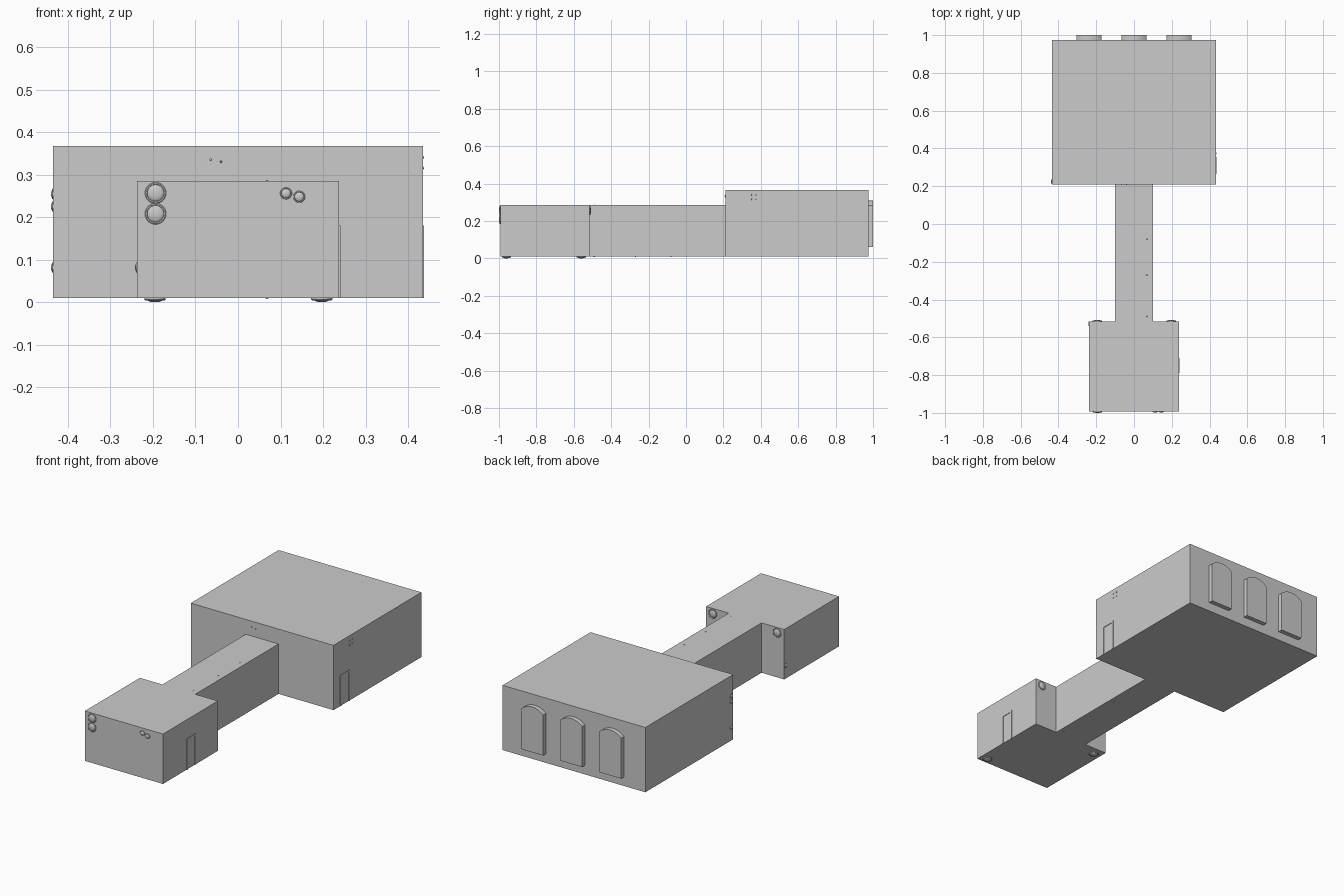
import bpy, bmesh, math
from mathutils import Vector

old = bpy.data.objects.get("Cube")
if old:
    bpy.data.objects.remove(old)

mat = bpy.data.materials.new("plain grey")
mat.use_nodes = True
GREY = (0.6, 0.6, 0.6, 1)
mat.diffuse_color = GREY
mat.node_tree.nodes["Principled BSDF"].inputs["Base Color"].default_value = GREY

FLOOR, LOW, HIGH = 0.01, 0.285, 0.367
FRONT, ROOM_BACK, HALL_FRONT, HALL_BACK = -0.993, -0.515, 0.21, 0.975
ROOM, HALL, PASSAGE = 0.238, 0.435, 0.1


def finish(bm, name, smooth=False):
    bmesh.ops.recalc_face_normals(bm, faces=bm.faces)
    mesh = bpy.data.meshes.new(name)
    bm.to_mesh(mesh)
    bm.free()
    mesh.materials.append(mat)
    obj = bpy.data.objects.new(name, mesh)
    bpy.context.collection.objects.link(obj)
    if smooth:
        bpy.ops.object.select_all(action='DESELECT')
        obj.select_set(True)
        bpy.context.view_layer.objects.active = obj
        bpy.ops.object.shade_smooth_by_angle(angle=math.radians(35))
    return obj


def box(name, lo, hi):
    bm = bmesh.new()
    bmesh.ops.create_cube(bm, size=1)
    for v in bm.verts:
        v.co = [lo[i] if v.co[i] < 0 else hi[i] for i in range(3)]
    return finish(bm, name)


# Building shell: hall, passage and front room share one floor plan
half = [(HALL, HALL_BACK), (HALL, HALL_FRONT), (PASSAGE, HALL_FRONT),
        (PASSAGE, ROOM_BACK), (ROOM, ROOM_BACK), (ROOM, FRONT)]
plan = half + [(-x, y) for x, y in reversed(half)]
n = len(plan)
hall_corners = (0, 1, n - 2, n - 1)
bm = bmesh.new()
low = [bm.verts.new((x, y, FLOOR)) for x, y in plan]
top = [bm.verts.new((x, y, HIGH if i in hall_corners else LOW))
       for i, (x, y) in enumerate(plan)]
bm.faces.new(low)
bm.faces.new(top[2:n - 2])
bm.faces.new([top[i] for i in hall_corners])
for i in range(n):
    j = (i + 1) % n
    if i not in (1, n - 3):
        bm.faces.new((low[i], low[j], top[j], top[i]))
# Hall front wall wraps around the passage opening
bm.faces.new((low[1], low[2], top[2], top[n - 3], low[n - 3], low[n - 2], top[n - 2], top[1]))
finish(bm, "building_shell")

# Arched window bays on the back wall
W, SILL, SPRING, RISE = 0.067, 0.06, 0.283, 0.027
radius = (W * W + RISE * RISE) / (2 * RISE)
sweep = math.asin(W / radius)
arch = [(-W, SILL), (W, SILL)]
for k in range(13):
    a = sweep * (1 - k / 6)
    arch.append((radius * math.sin(a), SPRING + RISE - radius + radius * math.cos(a)))
for side, cx in (("right", -0.238), ("middle", 0), ("left", 0.238)):
    bm = bmesh.new()
    face = bm.faces.new([bm.verts.new((cx + x, HALL_BACK - 0.005, z)) for x, z in arch])
    grown = bmesh.ops.extrude_face_region(bm, geom=[face])["geom"]
    for v in grown:
        if isinstance(v, bmesh.types.BMVert):
            v.co.y = 1.0
    finish(bm, "window_bay_" + side)


def lamp(name, pos, normal, r, depth):
    """Domed lamp with a raised rim, turned from a small profile."""
    profile = [(1, -0.2), (1, 0.35), (0.93, 0.55), (0.82, 0.55), (0.78, 0.35),
               (0.7, 0.6), (0.5, 0.85), (0.25, 0.97), (0, 1)]
    bm = bmesh.new()
    pts = [bm.verts.new((r * a, 0, depth * b)) for a, b in profile]
    edges = [bm.edges.new(p) for p in zip(pts, pts[1:])]
    bmesh.ops.spin(bm, geom=pts + edges, cent=(0, 0, 0), axis=(0, 0, 1),
                   angle=math.tau, steps=24)
    bmesh.ops.remove_doubles(bm, verts=bm.verts, dist=r / 200)
    turn = Vector((0, 0, 1)).rotation_difference(Vector(normal)).to_matrix()
    for v in bm.verts:
        v.co = turn @ v.co + Vector(pos)
    finish(bm, name, smooth=True)


BIG, SMALL, TINY = 0.025, 0.014, 0.006
# Front wall lamps
for i, z in enumerate((0.257, 0.208)):
    lamp(f"front_lamp_{i}", (-0.194, FRONT, z), (0, -1, 0), BIG, 0.007)
for i, (x, z) in enumerate(((0.113, 0.256), (0.144, 0.248))):
    lamp(f"front_small_lamp_{i}", (x, FRONT, z), (0, -1, 0), SMALL, 0.006)
# Lamps behind the front room and below its floor
for x in (-0.195, 0.197):
    side = "left" if x > 0 else "right"
    lamp("back_lamp_" + side, (x, ROOM_BACK, 0.256), (0, 1, 0), BIG, 0.007)
lamp("floor_lamp_left", (0.197, -0.96, FLOOR), (0, 0, -1), BIG, 0.01)
lamp("floor_lamp_right", (-0.195, -0.56, FLOOR), (0, 0, -1), BIG, 0.01)
# Small lamps on the right walls
for i, z in enumerate((0.255, 0.225, 0.082)):
    lamp(f"hall_side_lamp_{i}", (-HALL, 0.225, z), (-1, 0, 0), 0.012, 0.005)
lamp("room_side_lamp", (-ROOM, ROOM_BACK - 0.013, 0.082), (-1, 0, 0), 0.012, 0.004)
# Tiny studs on the hall walls and along the passage
for y in (0.35, 0.375):
    for z in (0.316, 0.34):
        lamp("hall_stud", (HALL, y, z), (1, 0, 0), TINY * 0.6, 0.003)
for x, z in ((-0.064, 0.335), (-0.04, 0.33)):
    lamp("hall_front_stud", (x, HALL_FRONT, z), (0, -1, 0), TINY * 0.5, 0.003)
for y in (-0.49, -0.27, -0.08):
    lamp("roof_stud", (0.068, y, LOW), (0, 0, 1), TINY * 0.6, 0.002)
    lamp("floor_stud", (0.068, y, FLOOR), (0, 0, -1), TINY * 0.6, 0.002)


# Door frames on the left walls
def door(name, wall, y0, y1, height=0.18, t=0.01):
    out = wall + 0.003
    box(name + "_front_post", (wall - 0.002, y0, FLOOR), (out, y0 + t, height))
    box(name + "_back_post", (wall - 0.002, y1 - t, FLOOR), (out, y1, height))
    box(name + "_lintel", (wall - 0.002, y0 + t, height - t), (out, y1 - t, height))


door("room_door", ROOM, -0.79, -0.71)
door("hall_door", HALL, 0.265, 0.35)
